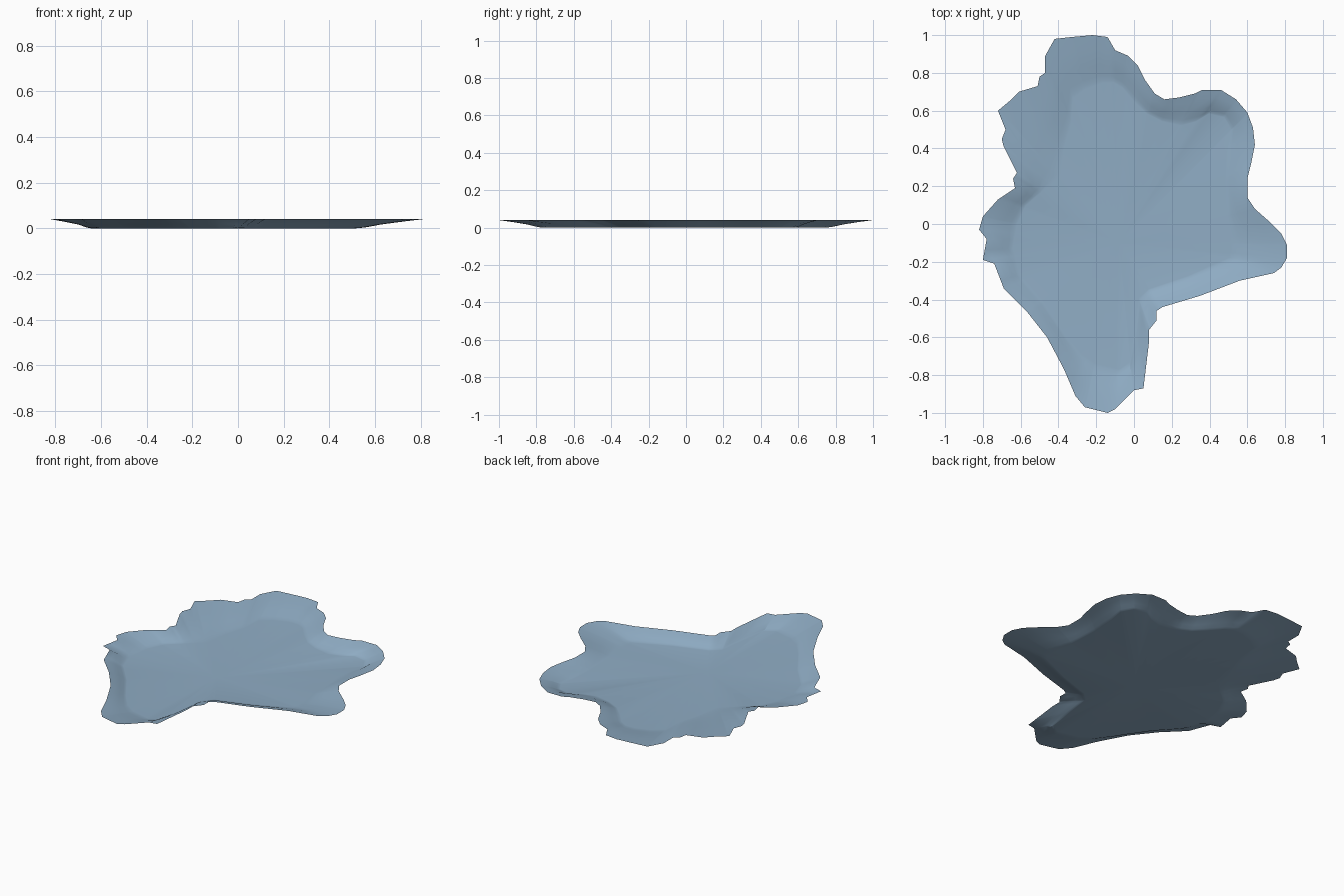
import bpy, bmesh, math
from mathutils import Vector

if "Cube" in bpy.data.objects:
    bpy.data.objects.remove(bpy.data.objects["Cube"])

# Irregular shallow basin: ragged rim outline and flat floor outline (x, y)
RIM = [(-.42, .98), (-.33, .99), (-.22, 1), (-.14, .99), (-.10, .92), (-.03, .89), (.02, .84),
       (.06, .76), (.11, .69), (.16, .66), (.24, .67), (.32, .69), (.36, .71), (.46, .71),
       (.54, .66), (.60, .59), (.63, .51), (.64, .42), (.62, .32), (.60, .24), (.60, .14),
       (.64, .08), (.72, .01), (.78, -.05), (.81, -.11), (.81, -.18), (.78, -.23), (.74, -.26),
       (.56, -.30), (.35, -.38), (.15, -.44), (.12, -.46), (.12, -.51), (.08, -.56), (.08, -.62),
       (.05, -.87), (0, -.88), (-.10, -.98), (-.14, -1), (-.26, -.97), (-.31, -.91), (-.37, -.77),
       (-.46, -.60), (-.57, -.46), (-.69, -.34), (-.74, -.21), (-.80, -.19), (-.78, -.08),
       (-.82, -.03), (-.80, .04), (-.72, .13), (-.63, .19), (-.64, .24), (-.62, .27), (-.63, .37),
       (-.69, .41), (-.70, .45), (-.68, .50), (-.72, .60), (-.66, .65), (-.61, .70), (-.51, .73),
       (-.50, .78), (-.47, .80), (-.47, .89)]
FLOOR = [(-.17, .76), (-.11, .76), (-.06, .73), (0, .66), (.07, .59), (.15, .55), (.25, .53),
         (.33, .55), (.40, .59), (.48, .57), (.52, .50), (.50, .40), (.49, .25), (.50, .05),
         (.53, -.10), (.52, -.18), (.29, -.28), (.08, -.35), (.03, -.40), (.01, -.55), (-.02, -.74),
         (-.08, -.78), (-.21, -.75), (-.28, -.70), (-.36, -.60), (-.48, -.42), (-.61, -.27),
         (-.65, -.13), (-.63, 0), (-.58, .10), (-.50, .17), (-.41, .27), (-.38, .42), (-.34, .55),
         (-.33, .68), (-.26, .73)]
CENTRE = Vector((-.08, -.10))


def reach(outline, angle):
    """Farthest point where a ray from the centre crosses the outline."""
    d = Vector((math.cos(angle), math.sin(angle)))
    best = 0
    for i, p in enumerate(outline):
        a, b = Vector(outline[i - 1]) - CENTRE, Vector(p) - CENTRE
        e = b - a
        den = d.cross(e)
        if abs(den) < 1e-9:
            continue
        r, s = a.cross(e) / den, a.cross(d) / den
        if -1e-4 <= s <= 1 + 1e-4:
            best = max(best, r)
    return best


# Shared angles through every corner of both outlines
angles = []
for a in sorted(math.atan2(y - CENTRE.y, x - CENTRE.x) for x, y in RIM + FLOOR):
    if not angles or a - angles[-1] > .004:
        angles.append(a)
radii = [(a, reach(RIM, a), reach(FLOOR, a)) for a in angles]

# Rings from rim to floor: (fraction of slope, height)
bm = bmesh.new()
rings = []
for t, z in [(0, .04), (.3, .030), (.65, .017), (.88, .005), (1, .001), (1.06, 0)]:
    rings.append([bm.verts.new((CENTRE.x + math.cos(a) * (o + (i - o) * t),
                                CENTRE.y + math.sin(a) * (o + (i - o) * t), z))
                  for a, o, i in radii])
n = len(angles)
for outer, inner in zip(rings, rings[1:]):
    for k in range(n):
        m = (k + 1) % n
        bm.faces.new((outer[k], outer[m], inner[m], inner[k]))

# Flat floor
hub = bm.verts.new((CENTRE.x, CENTRE.y, 0))
for k in range(n):
    bm.faces.new((rings[-1][k], rings[-1][(k + 1) % n], hub))

mesh = bpy.data.meshes.new("basin")
bm.to_mesh(mesh)
bm.free()
basin = bpy.data.objects.new("basin", mesh)
bpy.context.collection.objects.link(basin)

mat = bpy.data.materials.new("pale slate blue")
mat.diffuse_color = (.28, .42, .56, 1)
mat.use_nodes = True
mat.node_tree.nodes["Principled BSDF"].inputs["Base Color"].default_value = mat.diffuse_color
mesh.materials.append(mat)

bpy.context.view_layer.objects.active = basin
basin.select_set(True)
bpy.ops.object.shade_smooth_by_angle(angle=math.radians(30))
